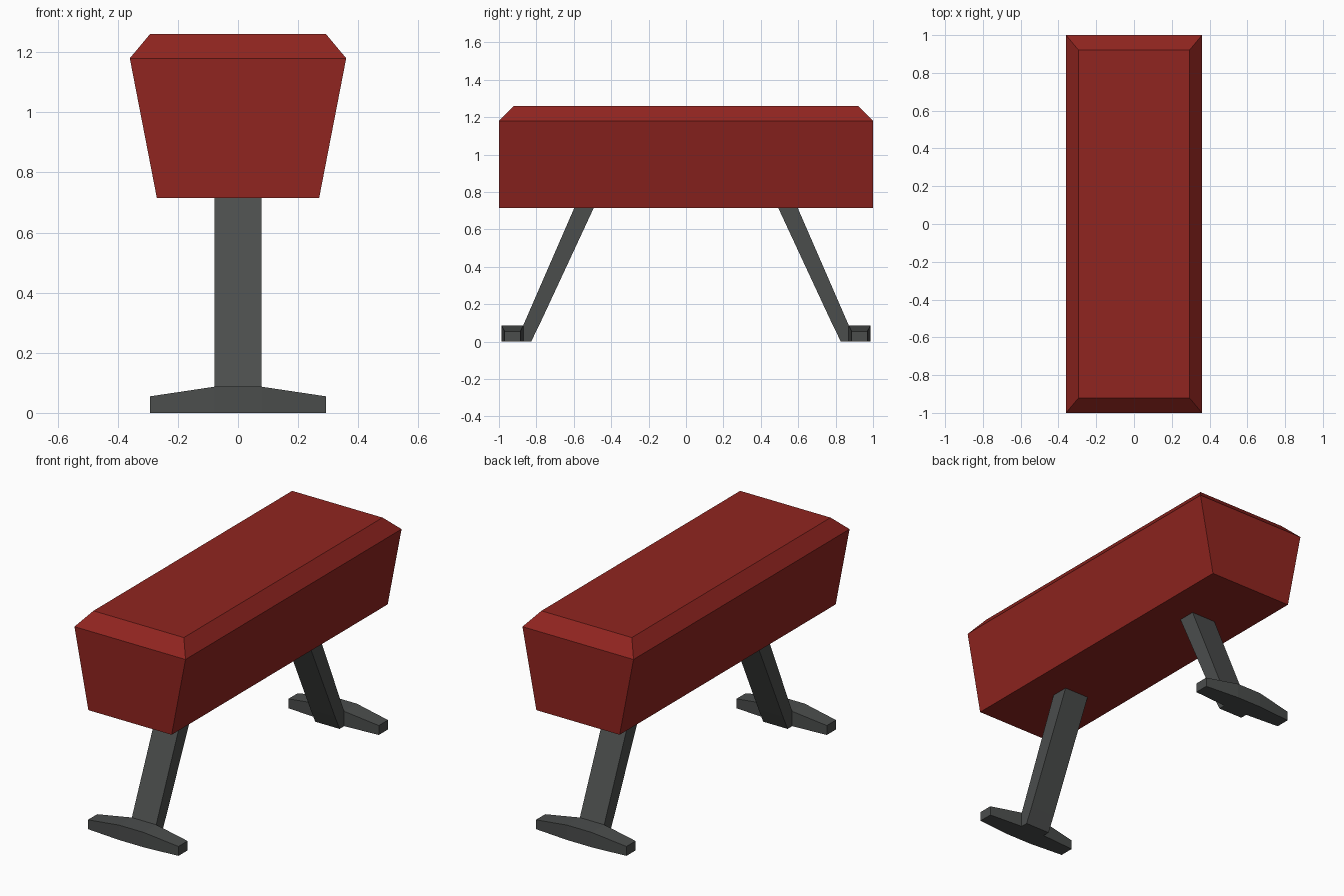
import bpy, bmesh

if "Cube" in bpy.data.objects:
    bpy.data.objects.remove(bpy.data.objects["Cube"])


def material(name, color):
    mat = bpy.data.materials.new(name)
    mat.diffuse_color = (*color, 1)
    mat.use_nodes = True
    mat.node_tree.nodes["Principled BSDF"].inputs["Base Color"].default_value = mat.diffuse_color
    return mat


def loft(name, sections, mat):
    """Skin a closed solid through matching rings of points."""
    bm = bmesh.new()
    rings = [[bm.verts.new(p) for p in s] for s in sections]
    n = len(rings[0])
    for a, b in zip(rings, rings[1:]):
        for i in range(n):
            j = (i + 1) % n
            bm.faces.new((a[i], a[j], b[j], b[i]))
    bm.faces.new(rings[0][::-1])
    bm.faces.new(rings[-1])
    bmesh.ops.recalc_face_normals(bm, faces=bm.faces)
    mesh = bpy.data.meshes.new(name)
    bm.to_mesh(mesh)
    bm.free()
    mesh.materials.append(mat)
    obj = bpy.data.objects.new(name, mesh)
    bpy.context.collection.objects.link(obj)
    return obj


def rect_xy(hx, hy, z):
    return [(-hx, -hy, z), (hx, -hy, z), (hx, hy, z), (-hx, hy, z)]


def rect_yz(x, side, y0, y1, top):
    return [(x, side * y, z) for y, z in ((y0, 0), (y1, 0), (y1, top), (y0, top))]


red = material("red leather", (0.28, 0.018, 0.014))
dark = material("dark metal", (0.07, 0.075, 0.073))

# Padded body with flared sides and bevelled top
loft("padded_body", [rect_xy(0.27, 1.0, 0.715),
                     rect_xy(0.36, 1.0, 1.18),
                     rect_xy(0.293, 0.92, 1.26)], red)

# Splayed leg profile (y, z) and tapered foot sections (x, y0, y1, top)
leg_profile = [(0.493, 0.715), (0.597, 0.715), (0.87, 0.087),
               (0.87, 0.0), (0.828, 0.0), (0.785, 0.087)]
foot_sections = [(-0.293, 0.885, 0.97, 0.055), (-0.079, 0.87, 0.987, 0.087),
                 (0.079, 0.87, 0.987, 0.087), (0.293, 0.885, 0.97, 0.055)]

for label, side in (("front", -1), ("back", 1)):
    loft(label + "_leg", [[(x, side * y, z) for y, z in leg_profile]
                          for x in (-0.079, 0.079)], dark)
    loft(label + "_foot", [rect_yz(x, side, y0, y1, top)
                           for x, y0, y1, top in foot_sections], dark)
